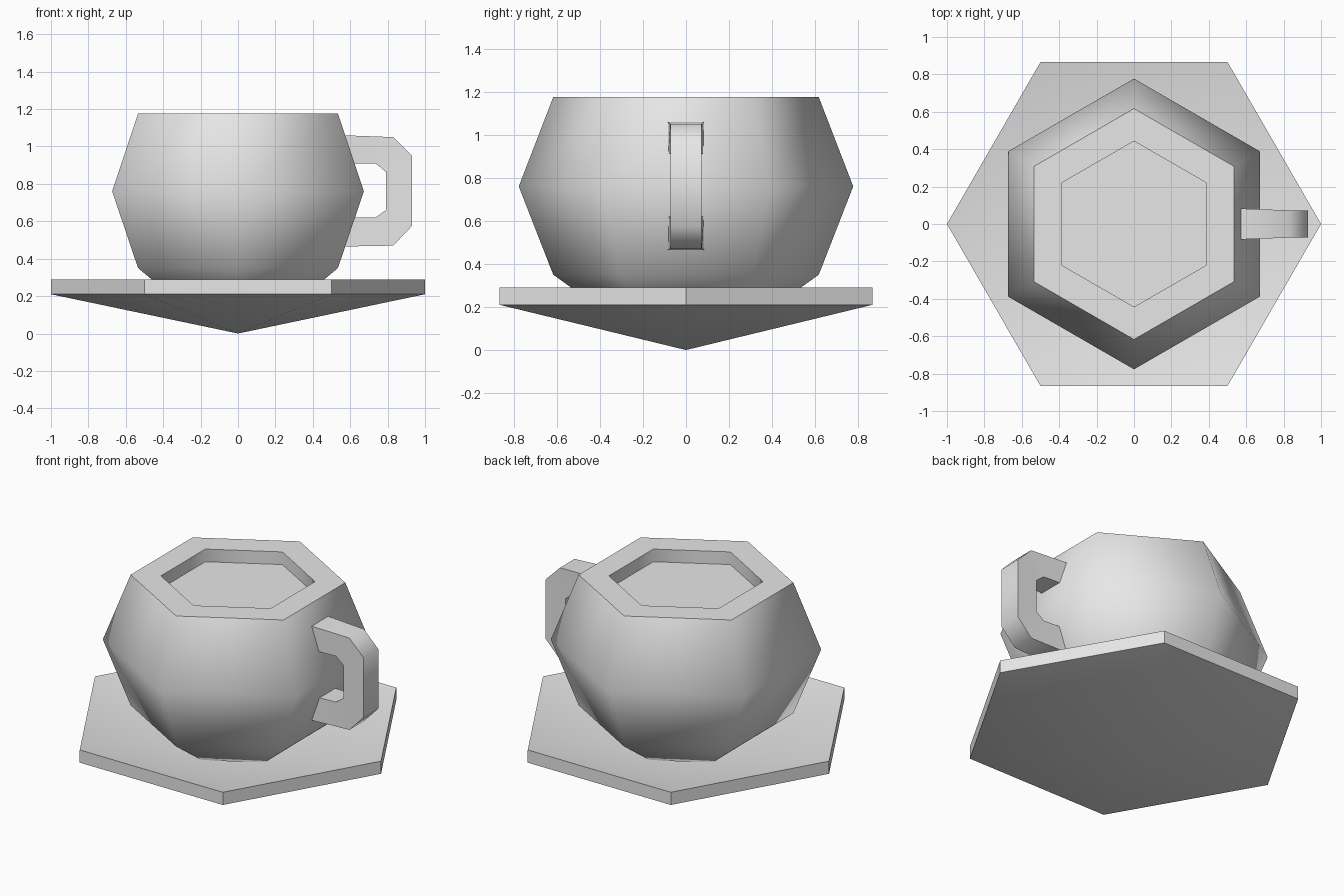
import bpy
import bmesh
from math import sin, cos, pi, radians

cube = bpy.data.objects.get("Cube")
if cube:
    bpy.data.objects.remove(cube, do_unlink=True)

# Single plain material
GREY = (0.8, 0.8, 0.8, 1.0)
grey = bpy.data.materials.new("plain_grey")
grey.use_nodes = True
grey.diffuse_color = GREY
grey.node_tree.nodes["Principled BSDF"].inputs["Base Color"].default_value = GREY


def finish(name, bm, smooth_angle):
    """Turn a bmesh into a shaded object."""
    bmesh.ops.remove_doubles(bm, verts=bm.verts, dist=0.0001)
    bmesh.ops.recalc_face_normals(bm, faces=bm.faces)
    mesh = bpy.data.meshes.new(name)
    bm.to_mesh(mesh)
    bm.free()
    mesh.materials.append(grey)
    obj = bpy.data.objects.new(name, mesh)
    bpy.context.collection.objects.link(obj)
    bpy.ops.object.select_all(action='DESELECT')
    obj.select_set(True)
    bpy.context.view_layer.objects.active = obj
    bpy.ops.object.shade_smooth_by_angle(angle=radians(smooth_angle))
    return obj


def hex_lathe(name, profile, turn, smooth_angle):
    """Sweep a (radius, height) profile around six sides; ends on the axis close it."""
    bm = bmesh.new()
    rings = []
    for r, z in profile:
        if r == 0:
            rings.append([bm.verts.new((0, 0, z))] * 6)
        else:
            angles = [turn + i * pi / 3 for i in range(6)]
            rings.append([bm.verts.new((r * cos(a), r * sin(a), z)) for a in angles])
    for low, high in zip(rings, rings[1:]):
        for i in range(6):
            j = (i + 1) % 6
            corners = dict.fromkeys((low[i], low[j], high[j], high[i]))
            bm.faces.new(list(corners))
    return finish(name, bm, smooth_angle)


# Saucer: shallow dish with a pointed underside
hex_lathe("saucer", [(0, 0), (1, 0.21), (1, 0.29), (0, 0.09)], 0, 35)

# Cup: rounded body, flat rim and the drink's surface just below it
hex_lathe("cup", [(0, 0.165), (0.36, 0.165), (0.617, 0.35), (0.777, 0.76),
                  (0.617, 1.175), (0.443, 1.175), (0.443, 1.095), (0, 1.095)],
          pi / 6, 65)

# Handle: C-shaped band whose ends sink into the cup wall
outer = [(0.56, 1.06), (0.83, 1.05), (0.93, 0.95),
         (0.93, 0.575), (0.83, 0.47), (0.56, 0.465)]
inner = [(0.56, 0.91), (0.735, 0.91), (0.79, 0.865),
         (0.79, 0.66), (0.735, 0.62), (0.56, 0.62)]
bm = bmesh.new()
sections = []
for (ox, oz), (ix, iz) in zip(outer, inner):
    half = 0.083 if ox < 0.6 else 0.073
    sections.append([bm.verts.new(p) for p in (
        (ox, -half, oz), (ox, half, oz), (ix, half, iz), (ix, -half, iz))])
for a, b in zip(sections, sections[1:]):
    for i in range(4):
        j = (i + 1) % 4
        bm.faces.new((a[i], a[j], b[j], b[i]))
bm.faces.new(sections[0])
bm.faces.new(sections[-1])
finish("handle", bm, 50)
